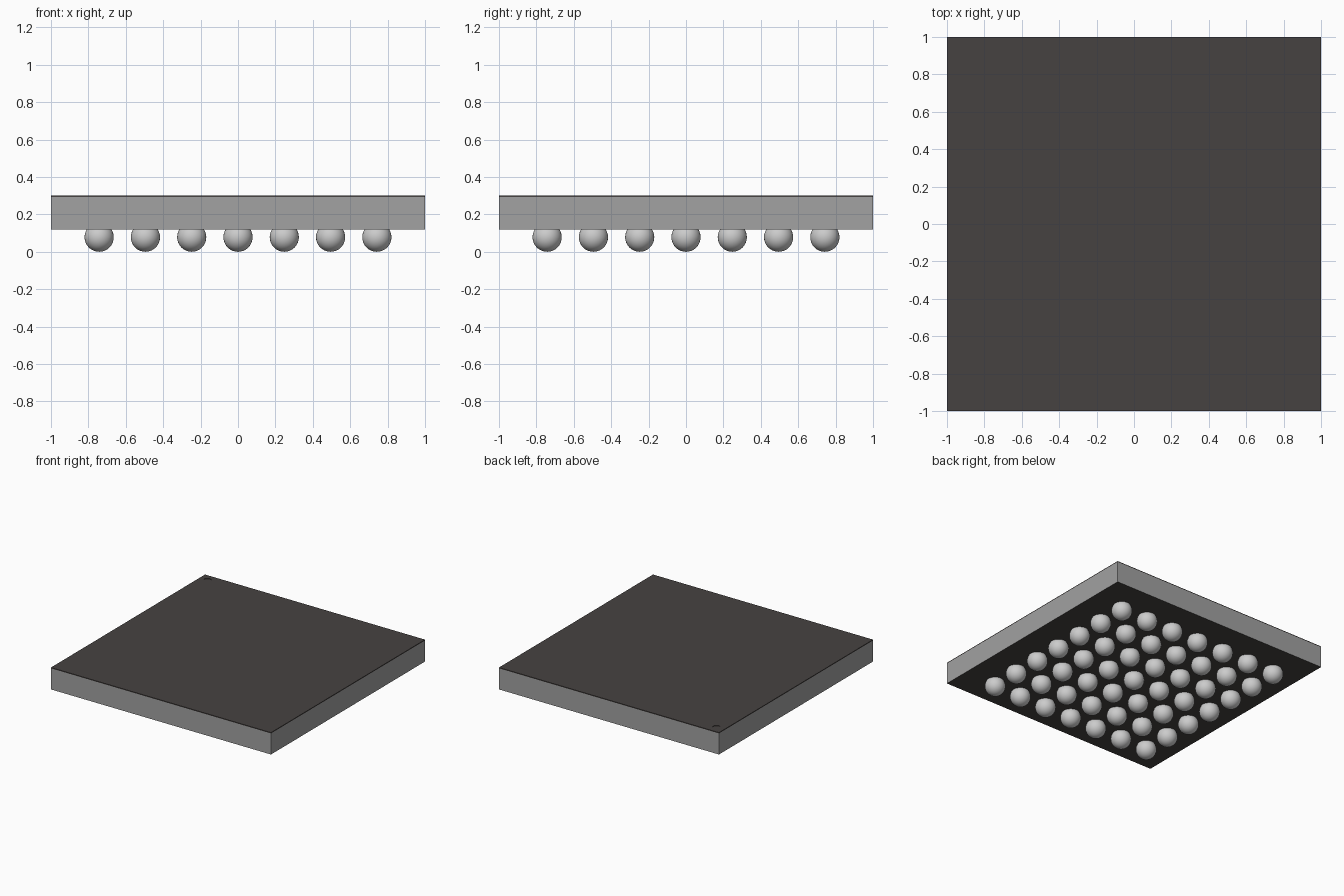
import bpy

cube = bpy.data.objects.get("Cube")
if cube:
    bpy.data.objects.remove(cube, do_unlink=True)


def make_material(name, rgb):
    mat = bpy.data.materials.new(name)
    mat.use_nodes = True
    color = (*rgb, 1.0)
    mat.diffuse_color = color
    mat.node_tree.nodes["Principled BSDF"].inputs["Base Color"].default_value = color
    return mat


side_grey = make_material("side grey", (0.36, 0.36, 0.36))
ball_silver = make_material("solder silver", (0.60, 0.60, 0.60))
dark_coat = make_material("dark coating", (0.062, 0.055, 0.053))

HALF = 1.0
BOTTOM, TOP = 0.12, 0.30
COAT = 0.007          # thickness of the dark top and bottom layers
BALL_RADIUS = 0.078
PITCH = 0.2475
GRID = 7


def slab(name, z0, z1, mat):
    bpy.ops.mesh.primitive_cube_add(size=1, location=(0, 0, (z0 + z1) / 2))
    ob = bpy.context.object
    ob.name = name
    ob.scale = (2 * HALF, 2 * HALF, z1 - z0)
    bpy.ops.object.transform_apply(location=False, rotation=False, scale=True)
    ob.data.materials.append(mat)
    return ob


# Package body: grey walls with a dark underside
body = slab("package_body", BOTTOM, TOP - COAT, side_grey)
body.data.materials.append(dark_coat)
for face in body.data.polygons:
    face.material_index = 1 if abs(face.normal.z) > 0.5 else 0

# Dark top layer with a small round corner dimple
lid = slab("top_layer", TOP - COAT, TOP, dark_coat)
bpy.ops.mesh.primitive_cylinder_add(vertices=24, radius=0.03, depth=COAT,
                                    location=(-0.93, 0.93, TOP))
cutter = bpy.context.object
cutter.name = "dimple_cutter"
cutter.data.materials.append(dark_coat)
cutter.hide_render = True
cutter.hide_set(True)
cut = lid.modifiers.new("corner dimple", 'BOOLEAN')
cut.operation = 'DIFFERENCE'
cut.object = cutter

# Solder balls: one sphere mesh shared over a square grid
bpy.ops.mesh.primitive_uv_sphere_add(segments=32, ring_count=16, radius=BALL_RADIUS)
first = bpy.context.object
bpy.ops.object.shade_smooth()
first.data.materials.append(ball_silver)
offset = (GRID - 1) / 2
for row in range(GRID):
    for col in range(GRID):
        ball = first if row == col == 0 else first.copy()
        if ball is not first:
            bpy.context.collection.objects.link(ball)
        ball.name = f"solder_ball_{row + 1}_{col + 1}"
        ball.location = ((col - offset) * PITCH, (row - offset) * PITCH, BALL_RADIUS)
